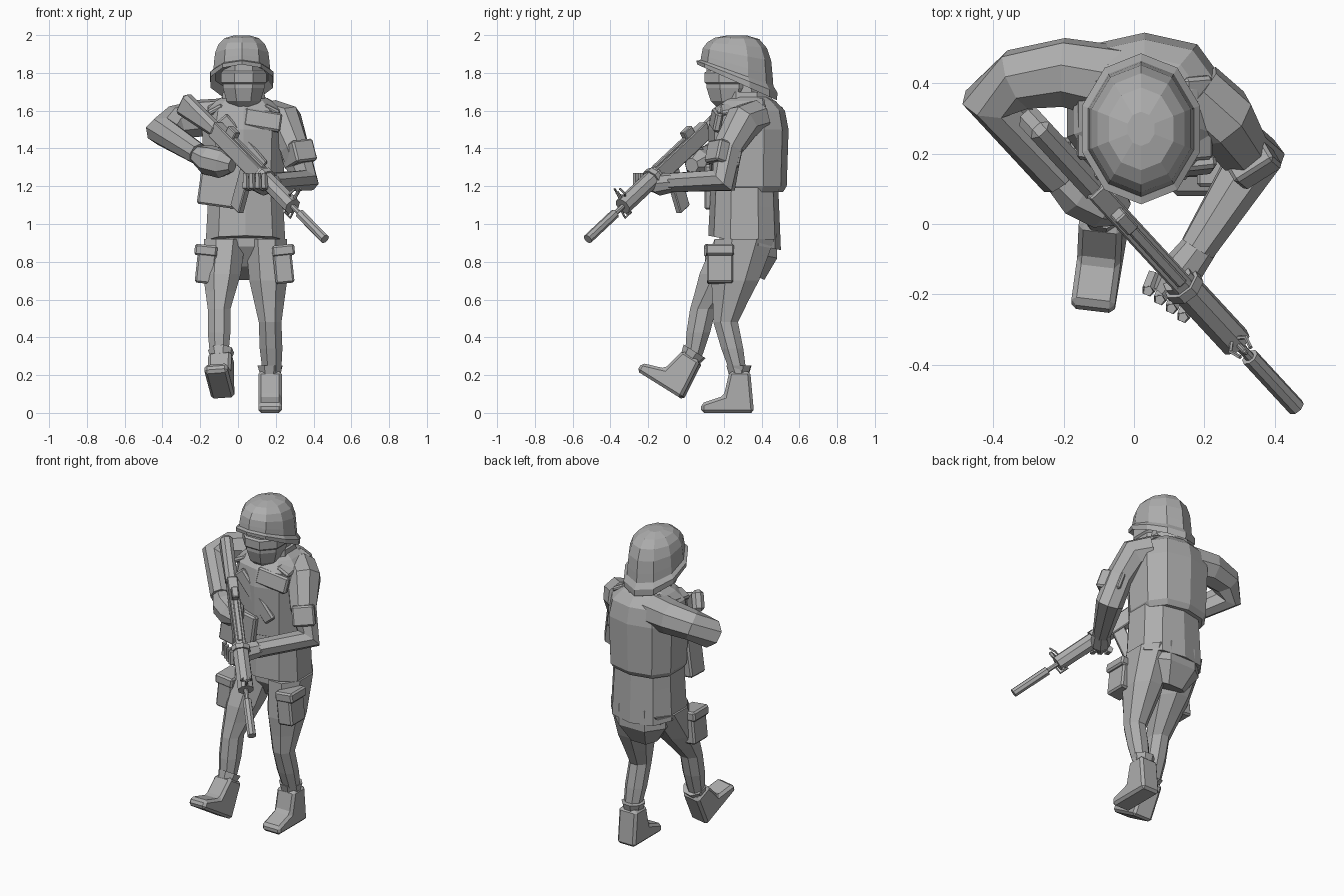
import bpy, bmesh
from math import cos, sin, pi, radians
from mathutils import Matrix, Vector

default_cube = bpy.data.objects.get("Cube")
if default_cube:
    bpy.data.objects.remove(default_cube)

grey = bpy.data.materials.new("matte_grey")
grey.use_nodes = True
grey.diffuse_color = (0.42, 0.42, 0.42, 1)
grey.node_tree.nodes["Principled BSDF"].inputs["Base Color"].default_value = grey.diffuse_color
identity = Matrix()


def finish(name, mesh_builder, matrix, bevel=0.0):
    """Turn a bmesh into a flat-shaded object."""
    mesh_builder.transform(matrix)
    bmesh.ops.recalc_face_normals(mesh_builder, faces=mesh_builder.faces)
    mesh = bpy.data.meshes.new(name)
    mesh_builder.to_mesh(mesh)
    mesh_builder.free()
    mesh.materials.append(grey)
    part = bpy.data.objects.new(name, mesh)
    bpy.context.collection.objects.link(part)
    if bevel:
        modifier = part.modifiers.new("bevel", "BEVEL")
        modifier.width = bevel
        modifier.segments = 1


def skin(name, loops, matrix=identity, bevel=0.0):
    """Closed surface through loops of equal length."""
    builder = bmesh.new()
    rows = [[builder.verts.new(point) for point in loop] for loop in loops]
    for lower, upper in zip(rows, rows[1:]):
        for i in range(len(lower)):
            builder.faces.new((lower[i - 1], lower[i], upper[i], upper[i - 1]))
    builder.faces.new(rows[0])
    builder.faces.new(rows[-1])
    finish(name, builder, matrix, bevel)


def ring(centre, width, depth, sides=8, power=1.0, slope=0.0):
    """Level ring with flat sides facing the axes; a low power squares it off."""
    grow = 1 / cos(pi / sides) ** power
    points = []
    for i in range(sides):
        angle = 2 * pi * (i + 0.5) / sides
        across, along = [abs(v) ** power * grow * (1 if v > 0 else -1)
                         for v in (cos(angle), sin(angle))]
        offset = Vector((width * across, depth * along, slope * depth * along))
        points.append(Vector(centre) + offset)
    return points


def stack(name, x, y, profile, depth=1.0, lean=0.0, sides=8, power=1.0):
    """Upright body from (height, radius) steps; lower rings tilt by lean."""
    top = profile[-1][0]
    skin(name, [ring((x, y, z), radius, radius * depth, sides, power, lean * (z - top))
                for z, radius in profile])


def tube(name, joints, radii, sides=8, matrix=identity):
    """Rings square to a path."""
    points = [Vector(joint) for joint in joints]
    side = Vector((0.1, 0.2, 1))
    loops = []
    for i, (point, radius) in enumerate(zip(points, radii)):
        before, after = points[max(i - 1, 0)], points[min(i + 1, len(points) - 1)]
        along = ((point - before).normalized() + (after - point).normalized()).normalized()
        side = (side - along * side.dot(along)).normalized()
        other = along.cross(side)
        angles = [2 * pi * k / sides for k in range(sides)]
        loops.append([point + radius * (side * cos(a) + other * sin(a)) for a in angles])
    skin(name, loops, matrix)


def prism(name, outline, width, matrix, bevel=0.0):
    """Outline in local x-z, given a width along y."""
    loops = [[(x, y, z) for x, z in outline] for y in (-width / 2, width / 2)]
    skin(name, loops, matrix, bevel)


def box(name, place, size, turn=(0, 0, 0), bevel=0.01):
    builder = bmesh.new()
    bmesh.ops.create_cube(builder, size=1)
    matrix = Matrix.Translation(place)
    for angle, axis in zip(turn, "XYZ"):
        matrix = matrix @ Matrix.Rotation(radians(angle), 4, axis)
    finish(name, builder, matrix @ Matrix.Diagonal((*size, 1)), bevel)


# Head, goggles and helmet with a flared brim
stack("head", .03, .23, [(1.62, .06), (1.65, .09), (1.72, .11), (1.9, .11)], depth=1.1)
stack("goggles", .03, .23, [(1.74, .11), (1.75, .12), (1.8, .12), (1.81, .11)], depth=1.1)
stack("neck", .03, .3, [(1.5, .1), (1.75, .09)], depth=1.2)
brim = [(1.78, .14), (1.75, .165), (1.78, .167), (1.8, .15)]
dome = [(1.84 + .16 * sin(a), .147 * cos(a) ** .6) for a in [radians(21 * i) for i in range(5)]]
stack("helmet", .02, .27, brim + dome, depth=1.22, lean=1.8, sides=10)

# Torso clothing
stack("jacket", .04, .31, [(.9, .21), (1.1, .2), (1.3, .19)], depth=.88, lean=.5, sides=10, power=.8)
stack("vest", .03, .33, [(1.17, .19), (1.2, .21), (1.5, .22), (1.6, .2), (1.65, .15), (1.68, .1)],
      depth=.93, sides=10, power=.8)
stack("collar", .03, .32, [(1.6, .12), (1.7, .11)], depth=1.2)
stack("hips", .04, .33, [(.74, .1), (.85, .18), (.95, .18)], depth=.85, lean=2, power=.8)
box("front_pouch", (-.08, .17, 1.21), (.24, .13, .24), turn=(0, 8, -4))
box("chest_panel", (.13, .16, 1.55), (.2, .04, .1), turn=(-12, 8, 8))
box("chest_strap", (.02, .14, 1.43), (.08, .03, .34), turn=(0, -40, 0))
for side in (-1, 1):
    box("shoulder_strap", (.03 + side * .15, .3, 1.62), (.09, .24, .03), turn=(9, side * 28, 0))


def leg(side, hip, knee, ankle):
    """Thigh deeper than wide, narrowing to the knee, over a lean calf."""
    hip, knee, ankle = Vector(hip), Vector(knee), Vector(ankle)
    steps = [(hip, .11), (hip.lerp(knee, .5), .1), (hip.lerp(knee, .75), .08), (knee, .06),
             (knee.lerp(ankle, .5), .06), (ankle, .048)]
    skin(side + "_leg", [ring(centre, radius, radius * (.7 + .8 * centre.z))
                         for centre, radius in steps])


def boot(side, ankle, pitch, yaw):
    matrix = (Matrix.Translation(ankle) @ Matrix.Rotation(radians(pitch), 4, "X")
              @ Matrix.Rotation(radians(yaw - 90), 4, "Z"))
    outline = [(-.08, -.22), (.2, -.22), (.2, -.17), (.08, -.13), (.05, 0), (-.06, 0)]
    prism(side + "_boot", outline, .125, matrix, bevel=.015)
    tube(side + "_boot_cuff", [(0, 0, -.02), (0, 0, .03)], [.055, .07], matrix=matrix)


def thigh_pouch(side, x, y, roll):
    box(side + "_thigh_pouch", (x, y, .78), (.1, .14, .19), turn=(0, roll, 0))
    box(side + "_pouch_flap", (x, y, .86), (.12, .15, .06), turn=(0, roll, 0))


# Legs: the left one carries the weight, the right one steps forward
leg("left", hip=(.15, .31, .92), knee=(.17, .21, .48), ankle=(.18, .28, .2))
leg("right", hip=(-.07, .31, .92), knee=(-.1, .09, .55), ankle=(-.1, .04, .3))
boot("left", ankle=(.17, .28, .22), pitch=0, yaw=0)
boot("right", ankle=(-.09, .03, .3), pitch=-32, yaw=-8)
thigh_pouch("left", .24, .18, roll=-6)
thigh_pouch("right", -.17, .17, roll=6)

# Arms and hands
tube("right_arm", [(-.05, .4, 1.56), (-.2, .43, 1.56), (-.33, .41, 1.54), (-.4, .35, 1.49), (-.21, .13, 1.37)],
     [.11, .1, .09, .09, .06])
tube("right_hand", [(-.22, .14, 1.37), (-.16, .1, 1.34), (-.08, .06, 1.32), (-.03, .03, 1.31)],
     [.05, .08, .08, .04])
tube("left_arm", [(.17, .37, 1.56), (.25, .3, 1.54), (.3, .22, 1.4), (.35, .2, 1.23), (.18, -.07, 1.22)],
     [.1, .1, .08, .08, .054])
box("sleeve_pocket", (.32, .2, 1.37), (.13, .15, .12), turn=(-12, -14, 30))
tube("left_hand", [(.19, -.06, 1.22), (.13, -.14, 1.21), (.08, -.2, 1.21)], [.05, .06, .03])
for i in range(4):
    knuckle = Vector((.06 + .033 * i, -.14 - .025 * i, 1.19))
    bend = knuckle + Vector((-.02, -.05, .01))
    tube("left_finger", [knuckle, bend, bend + Vector((0, 0, .07))], [.02, .02, .015], sides=5)

# Rifle frame: local x runs from butt to muzzle, local z is its top
butt, muzzle = Vector((-.27, .27, 1.66)), Vector((.46, -.52, .92))
axis = (muzzle - butt).normalized()
upward = (Vector((0, 0, 1)) - axis * axis.z).normalized()
rifle = Matrix((axis, upward.cross(axis), upward)).transposed().to_4x4()
rifle.translation = butt


def slab(name, start, end, low, high, width, lean=0.0):
    """Side plate of the rifle whose lower edge slides by lean."""
    outline = [(start, high), (end, high), (end + lean, low), (start + lean, low)]
    prism(name, outline, width, rifle, bevel=.005)


def pipe(name, start, end, radius):
    tube(name, [(start, 0, 0), (end, 0, 0)], [radius, radius], matrix=rifle)


prism("stock", [(-.02, .03), (-.02, -.1), (.3, -.04), (.3, .03)], .07, rifle, bevel=.02)
slab("receiver", .27, .72, -.05, .04, width=.06)
slab("grip", .37, .43, -.14, -.03, width=.04, lean=-.03)
slab("magazine", .56, .64, -.26, -.04, width=.04, lean=.05)
slab("rear_sight", .36, .43, .03, .08, width=.04)
slab("top_rail", .43, .7, .03, .05, width=.03)
slab("front_sight", .98, 1, -.06, .09, width=.015)
pipe("handguard_ring", .72, .75, .058)
pipe("handguard", .7, 1, .047)
pipe("barrel", .9, 1.1, .014)
pipe("suppressor", 1.07, axis.dot(muzzle - butt), .026)
for side in (-1, 1):
    tube("sight_guard", [(.96, 0, .03), (.97, side * .03, .06), (.98, side * .02, .1)],
         [.006] * 3, sides=5, matrix=rifle)
tube("sling_loop", [(.97, 0, 0), (.97, 0, -.06), (1.02, 0, -.06), (1.02, 0, 0)],
     [.006] * 4, sides=5, matrix=rifle)
